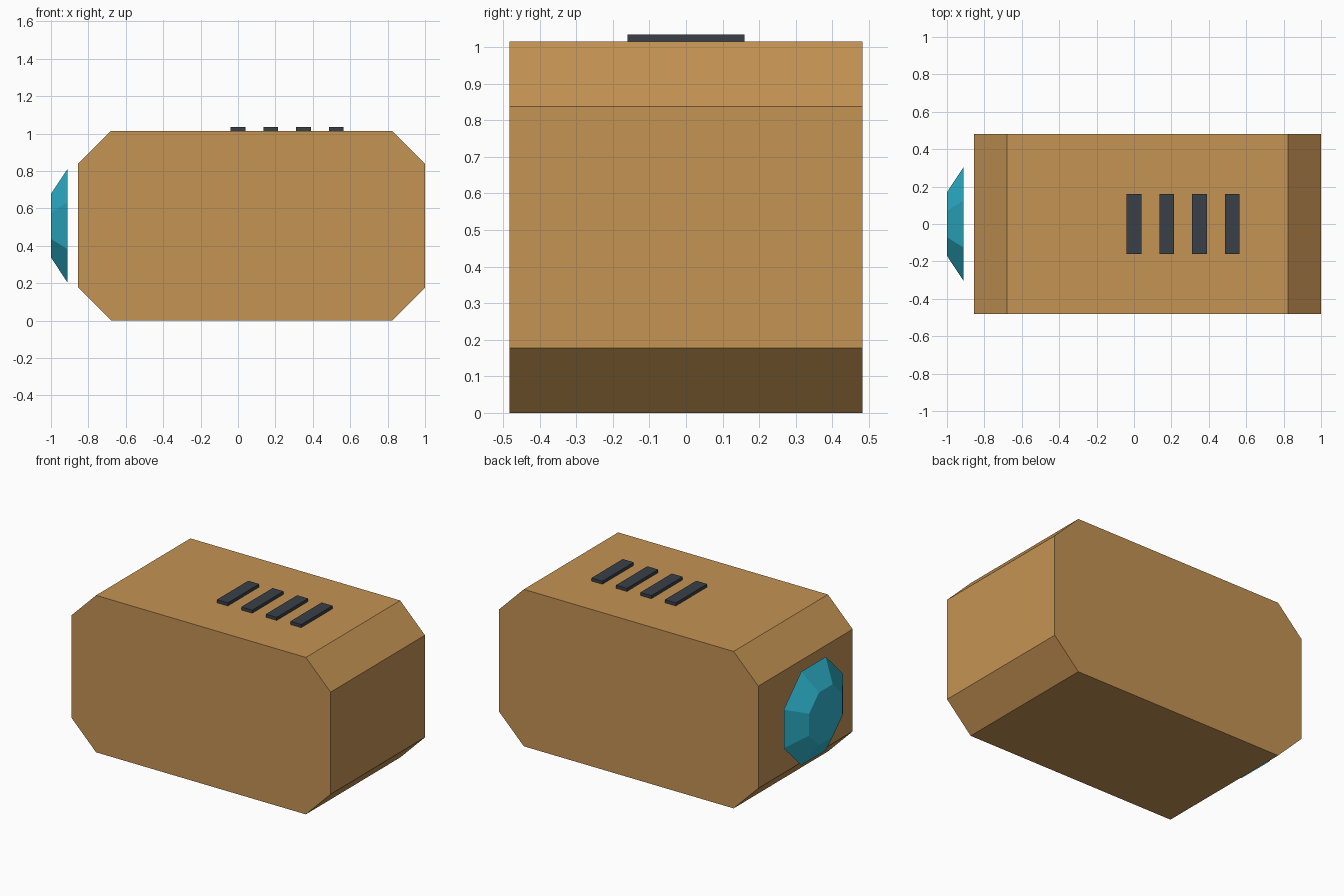
import bpy, bmesh, math
from mathutils import Matrix

if "Cube" in bpy.data.objects:
    bpy.data.objects.remove(bpy.data.objects["Cube"])


def material(name, rgb):
    m = bpy.data.materials.new(name)
    m.diffuse_color = (*rgb, 1)
    m.use_nodes = True
    m.node_tree.nodes["Principled BSDF"].inputs["Base Color"].default_value = m.diffuse_color
    return m


def add_object(name, bm, mat):
    bmesh.ops.recalc_face_normals(bm, faces=bm.faces[:])
    mesh = bpy.data.meshes.new(name)
    bm.to_mesh(mesh)
    bm.free()
    mesh.materials.append(mat)
    obj = bpy.data.objects.new(name, mesh)
    bpy.context.collection.objects.link(obj)
    return obj


tan = material("tan", (0.552, 0.292, 0.087))
teal = material("teal", (0.026, 0.456, 0.610))
charcoal = material("charcoal", (0.042, 0.051, 0.065))

# Body: chamfered rectangle profile extruded along y
X0, X1, H, C, HALF_Y = -0.855, 1.0, 1.015, 0.177, 0.482
profile = [(X0 + C, 0), (X1 - C, 0), (X1, C), (X1, H - C),
           (X1 - C, H), (X0 + C, H), (X0, H - C), (X0, C)]
bm = bmesh.new()
face = bm.faces.new([bm.verts.new((x, -HALF_Y, z)) for x, z in profile])
ext = bmesh.ops.extrude_face_region(bm, geom=[face])
verts = [v for v in ext["geom"] if isinstance(v, bmesh.types.BMVert)]
bmesh.ops.translate(bm, verts=verts, vec=(0, 2 * HALF_Y, 0))
add_object("body", bm, tan)

# Lens: flat-topped octagonal frustum narrowing toward -x
to_radius = 1 / math.cos(math.pi / 8)
bm = bmesh.new()
bmesh.ops.create_cone(bm, cap_ends=True, segments=8, radius1=0.303 * to_radius,
                      radius2=0.17 * to_radius, depth=0.088)
bmesh.ops.rotate(bm, verts=bm.verts[:], matrix=Matrix.Rotation(math.pi / 8, 3, 'Z'))
bmesh.ops.rotate(bm, verts=bm.verts[:], matrix=Matrix.Rotation(-math.pi / 2, 3, 'Y'))
bmesh.ops.translate(bm, verts=bm.verts[:], vec=(-0.956, 0, H / 2))
add_object("lens", bm, teal)

# Vent slats on the top
for i in range(4):
    bm = bmesh.new()
    bmesh.ops.create_cube(bm, size=1)
    bmesh.ops.scale(bm, verts=bm.verts[:], vec=(0.078, 0.32, 0.04))
    bmesh.ops.translate(bm, verts=bm.verts[:], vec=(i * 0.175, 0, H))
    add_object(f"vent_slat_{i + 1}", bm, charcoal)
